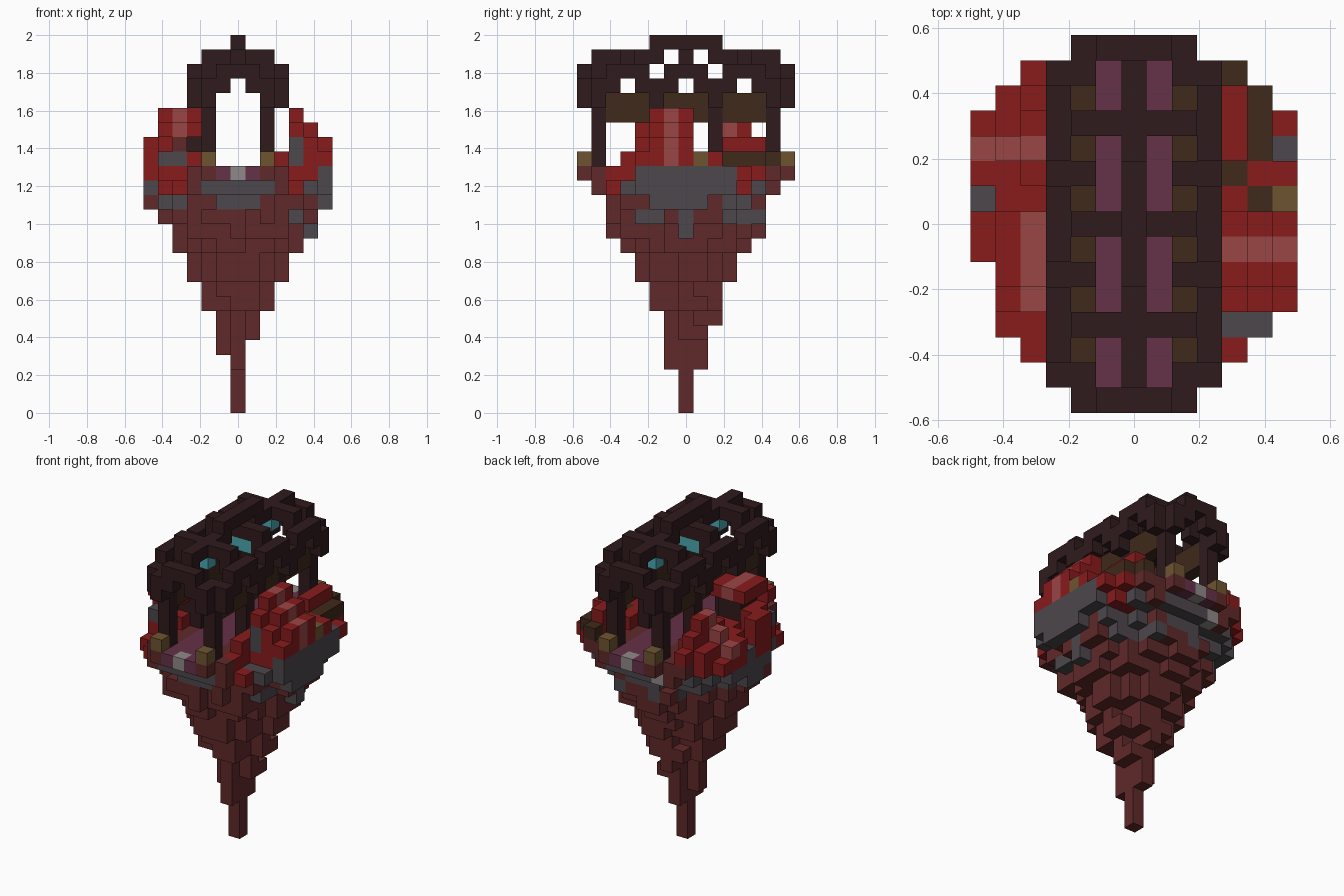
import bpy, bmesh, random
from mathutils import Vector

if "Cube" in bpy.data.objects:
    bpy.data.objects.remove(bpy.data.objects["Cube"])

random.seed(4)
S = 2 / 26  # edge of one block

PALETTE = {
    "dark_timber": "301b1c", "red_tile": "881b1c", "pink_tile": "9a4545",
    "purple_carpet": "653148", "brown_wood": "40291b", "tan_lamp": "6e5431",
    "grey_stone": "4c474c", "maroon_rock": "602929", "pale_stone": "908989",
    "teal_lantern": "4aa8b0",
}
DARK, RED, PINK, PURPLE, BROWN, TAN, GREY, MAROON, PALE, TEAL = PALETTE
NAMES = list(PALETTE)


def linear(h):
    c = int(h, 16) / 255
    return c / 12.92 if c < 0.04045 else ((c + 0.055) / 1.055) ** 2.4


def make_material(name, code):
    m = bpy.data.materials.new(name)
    m.use_nodes = True
    col = (*[linear(code[i:i + 2]) for i in (0, 2, 4)], 1)
    m.diffuse_color = col
    bsdf = next(n for n in m.node_tree.nodes if n.type == "BSDF_PRINCIPLED")
    bsdf.inputs["Base Color"].default_value = col
    return m


MATS = [make_material(n, c) for n, c in PALETTE.items()]
cells = {}  # block position -> (part, colour)


def span(v):
    return range(v, v + 1) if isinstance(v, int) else range(v[0], v[1] + 1)


def box(part, colour, xs, ys, zs):
    for x in span(xs):
        for y in span(ys):
            for z in span(zs):
                cells[x, y, z] = (part, colour)


def rock_colour(x, y, z):
    """Red and maroon deck, grey rim, maroon rock with grey patches below."""
    if z == 16:
        if x == 6:
            return GREY
        return RED if abs(x) > 2 and abs(y) < 6 else MAROON
    if z == 15:
        if (abs(x) > 3 and y == -5) or (x < -3 and y == -4) or (y == 4 and x > 3):
            return RED
        return MAROON if abs(y) == 6 and abs(x) > 2 else GREY
    limit = 13.7 - 0.1 * y + random.uniform(-1.2, 1.2)
    return GREY if z >= limit else MAROON


# Floating rock: stacked rounded layers with a ragged outline
RX = [0, 0, 0, 0, 0, 1, 1, 2, 2, 3, 3, 4, 4, 5, 6, 6, 6]
RY = [0, 0, 0, 1, 1, 1, 1, 2, 2, 3, 3, 4, 5, 5, 5, 6, 7]
for z, (rx, ry) in enumerate(zip(RX, RY)):
    deck = z > 14
    pad, power = (0.6, 2) if deck else (0.4, 1.8)
    for x in range(-6, 7):
        for y in range(-7, 8):
            reach = abs(x / (rx + pad)) ** power + abs(y / (ry + pad)) ** power
            if deck:
                reach -= 0.04
            elif x and y:
                reach += random.uniform(-0.12, 0.12)
            cut = (x == -6 and y < -1) or (abs(x) > 3 and (
                y == -6 or (z == 16 and y < -3)))
            if reach <= 1 and not cut:
                cells[x, y, z] = ("island", rock_colour(x, y, z))
box("island", MAROON, -1, 0, 4)
box("island", MAROON, 0, 2, 6)
box("island", GREY, 5, 0, (12, 13))
box("island", GREY, -6, 1, 16)
box("island", PALE, -2, 6, 15)
for x in (-6, 6):
    box("island", RED, x, 4, 16)

# Carpeted floor with a pale threshold at each end
box("floor", PURPLE, (-1, 1), (-7, 7), 16)
for y in (-7, 7):
    box("floor", PALE, 0, y, 16)

# Stepped tile heaps: (x, y range, top z, colour)
HEAPS = [
    (4, (-2, 0), 20, RED), (4, (1, 1), 17, RED), (4, (2, 2), 17, BROWN),
    (4, (3, 5), 18, RED), (4, (6, 6), 17, BROWN), (5, (-3, -3), 18, RED),
    (5, (-2, 0), 19, RED), (5, (1, 1), 17, BROWN), (5, (2, 2), 17, RED),
    (5, (3, 5), 17, BROWN), (6, (-2, 0), 18, RED), (6, (1, 1), 17, TAN),
    (6, (2, 2), 17, RED), (6, (-3, -3), 17, RED),
    (3, (-4, 3), 17, RED), (4, (-3, -3), 18, GREY),
    (-4, (6, 6), 17, RED), (-4, (5, 5), 18, RED), (-4, (3, 4), 19, RED),
    (-4, (2, 2), 18, RED), (-4, (-2, 1), 17, RED), (-5, (4, 5), 17, RED),
    (-5, (3, 3), 18, RED), (-5, (1, 2), 17, RED), (-6, (2, 2), 17, RED),
    (-6, (3, 3), 17, RED), (-6, (-1, 0), 18, RED), (-3, (-3, 4), 17, RED),
]
for x, ys, top, col in HEAPS:
    box("left_heap" if x > 0 else "right_heap", col, x, ys, (17, top))
for x, top in ((4, 20), (5, 19), (6, 18)):
    box("left_heap", PINK, x, -1, (17, top))
for x, top in ((-4, 19), (-5, 18), (-6, 17)):
    box("right_heap", PINK, x, 3, (17, top))
box("left_heap", RED, 4, -3, 19)

# Raised canopy on the right heap, one tile thick on a dark support
box("canopy", RED, (-5, -3), (-2, 0), 20)
box("canopy", RED, (-5, -3), -3, 19)
box("canopy", PINK, -4, (-2, 0), 20)
box("canopy", PINK, -4, -3, 19)
box("canopy_support", DARK, (-4, -3), (-2, -1), (18, 19))
box("canopy_support", GREY, (-5, -4), -3, 17)
box("canopy_support", MAROON, -4, -3, 18)
box("canopy_support", RED, -5, (-2, -1), (17, 18))

for s in (-1, 1):
    # Posts and brown wall panels between them
    for y in (-6, -2, 2, 6):
        box("posts", DARK, 2 * s, y, (17, 22))
    for y in (-4, 0, 4):
        box("wall_panels", BROWN, 2 * s, (y - 1, y + 1), (20, 21))
    # Scalloped eaves
    for y in (-6, -2, 2, 6):
        box("eaves", DARK, 3 * s, y, (21, 22))
    for y in (-5, -3, -1, 1, 3, 5):
        box("eaves", DARK, 3 * s, y, (22, 23))
    for y in (-4, 0, 4):
        box("eaves", DARK, 3 * s, y, 23)
        # Shoulder blocks under the cross beams
        box("cross_beams", DARK, 2 * s, y, 23)
    # Gable arches and lamps at both ends
    for y in (-7, 7):
        box("gables", DARK, 2 * s, y, (21, 22))
        box("gables", DARK, s, y, (22, 23))
        box("gables", DARK, 0, y, 23)
        box("lamps", TAN, 2 * s, y, 17)
    # Ridge beam, raised in the middle
    box("ridge", DARK, 0, tuple(sorted((2 * s, 6 * s))), 24)
    box("ridge", DARK, 0, 6 * s, 23)
box("ridge", DARK, 0, (-2, 2), 25)

# Cross beams carrying lanterns, the middle one wider
for y, half in ((-4, 0), (0, 1), (4, 0)):
    box("cross_beams", DARK, (-2, 2), y, 24)
    box("lanterns", TEAL, (-half, half), y, 23)

# Turn the blocks into meshes, keeping only exposed faces
for part in sorted({p for p, _ in cells.values()}):
    bm = bmesh.new()
    verts = {}

    def vert(p):
        key = tuple(round(2 * c) for c in p)
        if key not in verts:
            verts[key] = bm.verts.new(Vector(p) * S)
        return verts[key]

    for pos, (owner, col) in cells.items():
        if owner != part:
            continue
        for axis in range(3):
            for s in (-1, 1):
                n = Vector((0, 0, 0))
                n[axis] = s
                if tuple(int(a + b) for a, b in zip(pos, n)) in cells:
                    continue
                u = Vector((0, 0, 0))
                u[(axis + 1) % 3] = 0.5
                w = n.cross(u)
                c = Vector(pos) + Vector((0, 0, 0.5)) + n / 2
                f = bm.faces.new([vert(p) for p in
                                  (c - u - w, c + u - w, c + u + w, c - u + w)])
                f.material_index = NAMES.index(col)
    mesh = bpy.data.meshes.new(part)
    bm.to_mesh(mesh)
    bm.free()
    for m in MATS:
        mesh.materials.append(m)
    bpy.context.collection.objects.link(bpy.data.objects.new(part, mesh))
